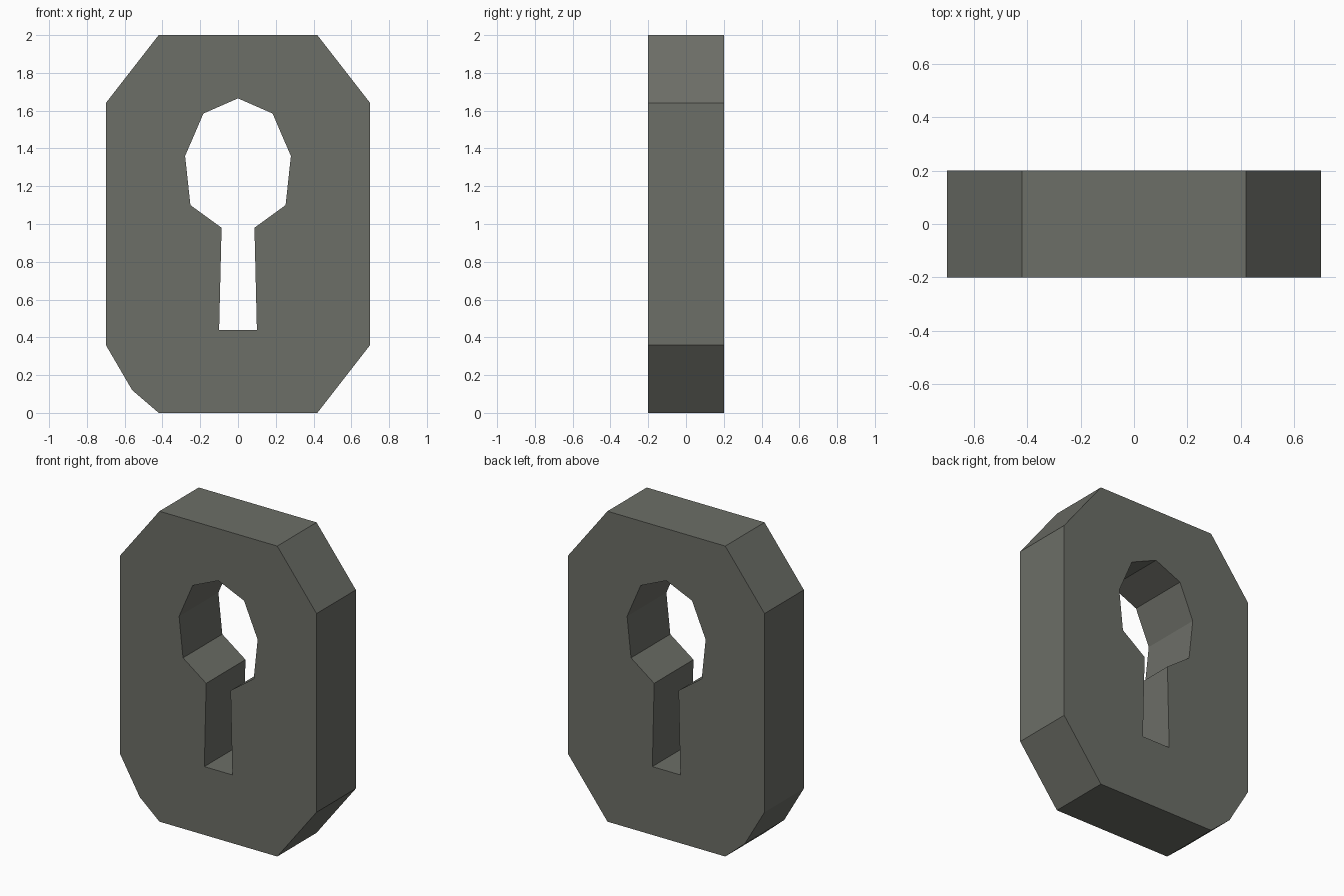
import bpy, bmesh
from mathutils import Vector

if "Cube" in bpy.data.objects:
    bpy.data.objects.remove(bpy.data.objects["Cube"])

HALF_DEPTH = 0.2


def mirrored(half):
    """Close a right-hand half profile by mirroring it across x = 0."""
    return half + [(-x, z) for x, z in reversed(half) if x > 0]


# Plate outline: chamfered octagon with one knocked-out lower left corner
outline = mirrored([(0.42, 2.0), (0.70, 1.64), (0.70, 0.36), (0.42, 0.0)])
i = outline.index((-0.42, 0.0))
outline.insert(i + 1, (-0.56, 0.12))

# Keyhole: nine-sided round top running into a tapered slot
keyhole = mirrored([(0.0, 1.665), (0.183, 1.585), (0.28, 1.36),
                    (0.252, 1.10), (0.087, 0.98), (0.10, 0.44)])

# Fill between the two loops, then extrude through the thickness
bm = bmesh.new()
edges = []
for loop in (outline, keyhole):
    verts = [bm.verts.new((x, -HALF_DEPTH, z)) for x, z in loop]
    edges += [bm.edges.new((verts[k - 1], verts[k])) for k in range(len(verts))]
bmesh.ops.triangle_fill(bm, edges=edges, use_beauty=True, normal=Vector((0, -1, 0)))
result = bmesh.ops.extrude_face_region(bm, geom=bm.faces[:], use_keep_orig=True)
moved = [g for g in result["geom"] if isinstance(g, bmesh.types.BMVert)]
bmesh.ops.translate(bm, verts=moved, vec=(0, 2 * HALF_DEPTH, 0))
bmesh.ops.recalc_face_normals(bm, faces=bm.faces[:])

mesh = bpy.data.meshes.new("keyhole_plate")
bm.to_mesh(mesh)
bm.free()

# Single dark metal colour
metal = bpy.data.materials.new("dark grey metal")
metal.diffuse_color = (0.150, 0.156, 0.135, 1.0)
metal.use_nodes = True
metal.node_tree.nodes["Principled BSDF"].inputs["Base Color"].default_value = metal.diffuse_color
mesh.materials.append(metal)

plate = bpy.data.objects.new("keyhole_plate", mesh)
bpy.context.collection.objects.link(plate)
